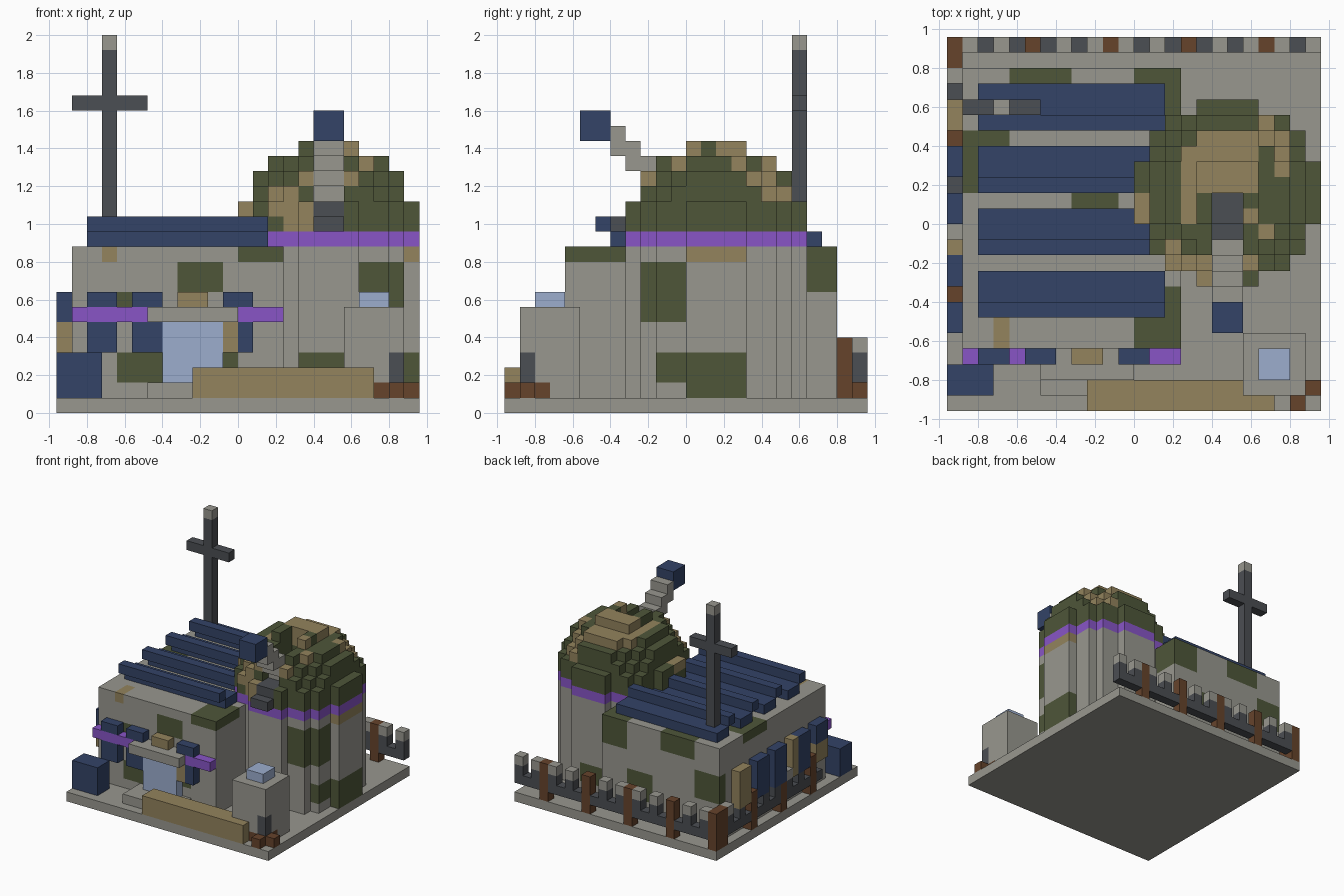
import bpy, bmesh

if "Cube" in bpy.data.objects:
    bpy.data.objects.remove(bpy.data.objects["Cube"])

U = 0.08  # block size; all positions below are counted in blocks
COLOURS = {
    "stone_grey": (152, 151, 143), "navy_blue": (51, 67, 103), "moss_green": (78, 86, 57),
    "sand_tan": (147, 131, 93), "purple": (136, 85, 198), "dark_grey": (75, 78, 83),
    "pale_blue": (156, 174, 206), "brown": (102, 67, 43),
}
GREY, BLUE, GREEN, TAN, PURPLE, DARK, PALE, BROWN = COLOURS
mats = {}
for name, rgb in COLOURS.items():
    m = bpy.data.materials.new(name)
    m.diffuse_color = [((c / 255 + 0.055) / 1.055) ** 2.4 for c in rgb] + [1]
    m.use_nodes = True
    m.node_tree.nodes["Principled BSDF"].inputs["Base Color"].default_value = m.diffuse_color
    mats[name] = m

world = {}  # block position -> (part, colour)


def cells(x0, x1, y0, y1, z0, z1):
    return [(x, y, z) for x in range(x0, x1) for y in range(y0, y1) for z in range(z0, z1)]


def fill(part, colour, *box):
    for c in cells(*box):
        world[c] = (part, colour)


def paint(part, colour, *box):
    for c in cells(*box):
        if c in world and world[c][0] == part:
            world[c] = (part, colour)


# base slab and main hall
fill("base", GREY, -12, 12, -12, 12, 0, 1)
fill("hall", GREY, -11, 3, -8, 10, 1, 11)
for b in [(0, 3, -8, -4, 10, 11), (0, 3, 7, 10, 8, 11), (-8, -4, 9, 10, 9, 11),
          (-11, -8, 2, 6, 10, 11), (-4, -1, 1, 2, 10, 11), (-4, -1, -8, -7, 8, 10),
          (-8, -5, -8, -7, 2, 4), (-8, -7, -8, -7, 7, 8), (-1, 0, -8, -7, 3, 4),
          (-11, -8, 9, 10, 5, 8), (-3, 0, 9, 10, 3, 6)]:
    paint("hall", GREEN, *b)
paint("hall", TAN, -9, -8, -8, -6, 10, 11)

# tilted roof panels
for y in (-6, -2, 2, 6):
    fill("roof_panels", BLUE, -10, 2, y, y + 1, 12, 13)
    fill("roof_panels", BLUE, -10, 2, y + 1, y + 3, 11, 12)

# round tower with purple ring and dome, centred on block (6, 2)
for x, y, z in cells(0, 12, -4, 8, 1, 18):
    h = max(0, z - 11.5)
    if (x - 5.5) ** 2 + (y - 1.5) ** 2 + h * h <= 36:
        if z < 12:
            world[x, y, z] = ("tower", PURPLE if z == 11 else GREY)
        else:
            world[x, y, z] = ("dome", GREEN)
for b in [(4, 7, -4, -2, 2, 4), (10, 12, -3, 0, 2, 4), (10, 12, 0, 4, 1, 4),
          (8, 12, -3, 0, 6, 10), (4, 7, 6, 8, 2, 4)]:
    paint("tower", GREEN, *b)
paint("tower", TAN, 11, 12, 0, 4, 10, 11)
for b in [(3, 8, 2, 6, 16, 18), (3, 4, 0, 4, 16, 17), (4, 8, -3, -1, 15, 16),
          (2, 4, -3, -1, 13, 15), (0, 1, 0, 2, 13, 14), (8, 10, 4, 7, 14, 16),
          (8, 9, -1, 0, 16, 17), (7, 8, 0, 1, 17, 18), (3, 5, -4, -2, 12, 14),
          (9, 10, 3, 5, 16, 17)]:
    paint("dome", TAN, *b)

# dome slot, instrument mount and tube
for c in cells(5, 7, -4, 2, 14, 18):
    world.pop(c, None)
fill("tube_mount", DARK, 5, 7, -4, 2, 12, 14)
fill("tube_mount", DARK, 5, 7, -5, -4, 12, 13)
fill("tube_mount", DARK, 5, 7, 0, 2, 14, 15)
for n in range(4):
    fill("viewing_tube", GREY, 5, 7, -5 + n, -4 + n, 17 - n, 19 - n)
fill("viewing_tube", BLUE, 5, 7, -7, -5, 18, 20)

# cross-shaped mast
fill("mast", DARK, -9, -8, 7, 8, 12, 24)
fill("mast", DARK, -11, -6, 7, 8, 20, 21)
fill("mast", GREY, -9, -8, 7, 8, 24, 25)

# fence: posts every five blocks, tall and short links floating between
for along, line in (("x", range(-12, 12)), ("y", range(-6, 11))):
    for i in line:
        spot = (i, i + 1, 11, 12) if along == "x" else (-12, -11, i, i + 1)
        if (i + 12) % 5 == 0 if along == "x" else i % 5 == 0:
            fill("fence_posts", BROWN, *spot, 1, 5)
        elif i % 2:
            fill("fence_links", DARK, *spot, 2, 4)
            fill("fence_links", GREY, *spot, 4, 5)
        else:
            fill("fence_links", DARK, *spot, 2, 3)
fill("fence_posts", BROWN, -12, -11, 11, 12, 1, 5)

# front windows, ledge, door and canopy
for x in (-10, -7, -1):
    fill("front_windows", BLUE, x, x + 2, -9, -8, 4, 8)
fill("front_windows", TAN, -4, -2, -9, -8, 7, 8)
fill("front_windows", TAN, -1, 0, -9, -8, 4, 6)
fill("ledge", PURPLE, -11, -6, -9, -8, 6, 7)
fill("ledge", PURPLE, 0, 3, -9, -8, 6, 7)
fill("door", PALE, -5, -1, -9, -8, 2, 6)
fill("canopy", GREY, -6, 0, -10, -8, 6, 7)

# left side windows
for y0, y1, col in ((6, 8, TAN), (3, 5, BLUE), (0, 2, BLUE), (-2, -1, TAN),
                    (-4, -2, BLUE), (-7, -5, BLUE)):
    fill("side_windows", col, -12, -11, y0, y1, 4, 8)
paint("side_windows", TAN, -12, -11, -7, -5, 4, 6)

# yard: crate, step, bench, pillar with lamp, log fire
fill("crate", BLUE, -12, -9, -11, -9, 1, 4)
fill("step", GREY, -6, 0, -11, -8, 1, 2)
fill("bench", TAN, -3, 9, -12, -10, 1, 3)
fill("pillar", GREY, 7, 11, -11, -7, 1, 7)
fill("pillar_lamp", PALE, 8, 10, -10, -8, 7, 8)
fill("fire_logs", BROWN, 9, 12, -11, -10, 1, 2)
fill("fire_logs", BROWN, 10, 11, -12, -9, 1, 2)
fill("fire_pot", DARK, 10, 11, -11, -10, 2, 4)

# build one mesh per part from the exposed block faces
FACES = {
    (1, 0, 0): ((1, 0, 0), (1, 1, 0), (1, 1, 1), (1, 0, 1)),
    (-1, 0, 0): ((0, 0, 0), (0, 0, 1), (0, 1, 1), (0, 1, 0)),
    (0, 1, 0): ((0, 1, 0), (0, 1, 1), (1, 1, 1), (1, 1, 0)),
    (0, -1, 0): ((0, 0, 0), (1, 0, 0), (1, 0, 1), (0, 0, 1)),
    (0, 0, 1): ((0, 0, 1), (1, 0, 1), (1, 1, 1), (0, 1, 1)),
    (0, 0, -1): ((0, 0, 0), (0, 1, 0), (1, 1, 0), (1, 0, 0)),
}
parts = {}
for c, (part, col) in world.items():
    parts.setdefault(part, []).append((c, col))
for part, blocks in parts.items():
    bm = bmesh.new()
    verts, slots = {}, []
    for c, col in blocks:
        for d, corners in FACES.items():
            if tuple(a + b for a, b in zip(c, d)) in world:
                continue
            ring = []
            for k in corners:
                p = tuple(a + b for a, b in zip(c, k))
                if p not in verts:
                    verts[p] = bm.verts.new([a * U for a in p])
                ring.append(verts[p])
            if col not in slots:
                slots.append(col)
            bm.faces.new(ring).material_index = slots.index(col)
    mesh = bpy.data.meshes.new(part)
    bm.to_mesh(mesh)
    bm.free()
    for col in slots:
        mesh.materials.append(mats[col])
    bpy.context.collection.objects.link(bpy.data.objects.new(part, mesh))
